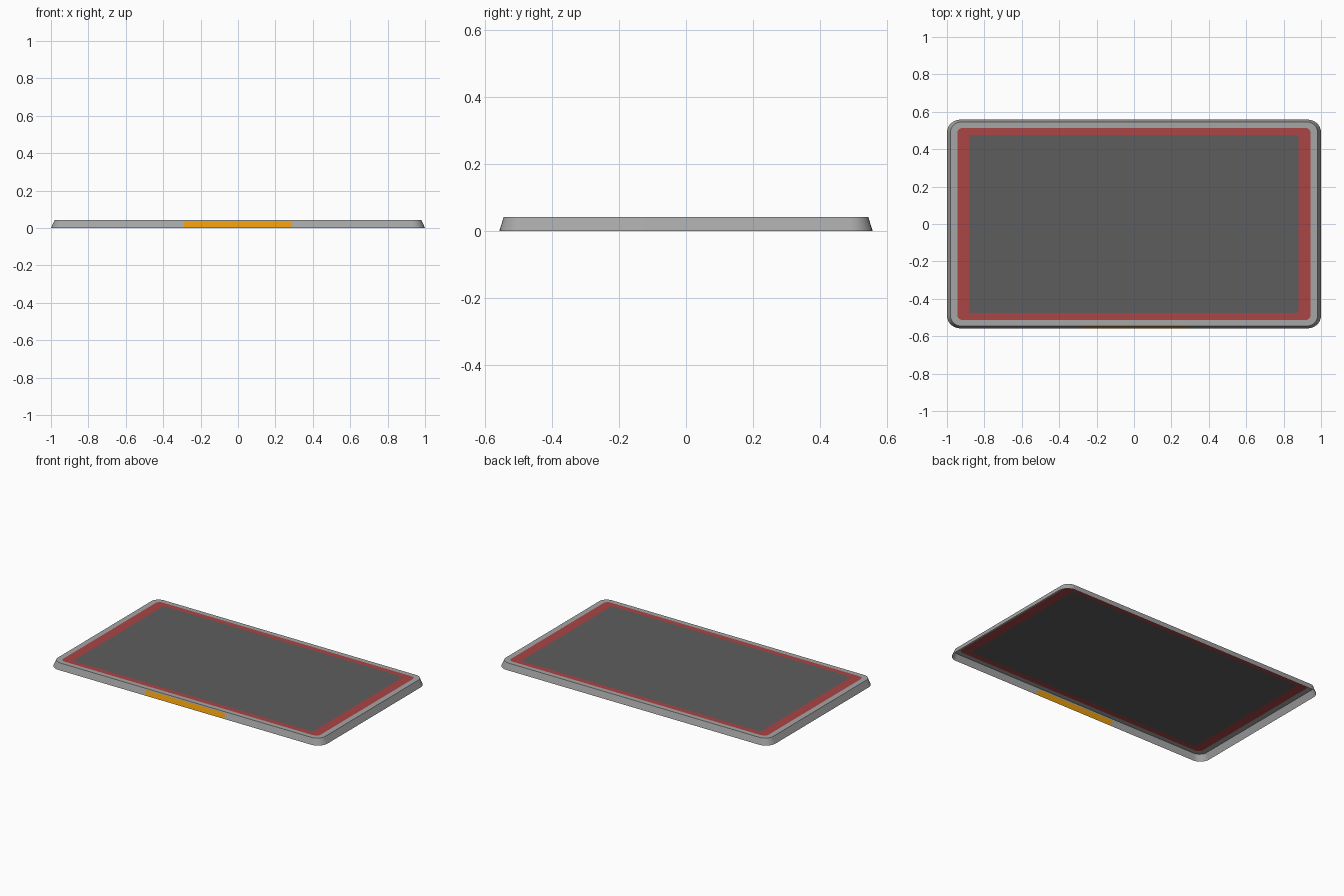
import bpy, math

if "Cube" in bpy.data.objects:
    bpy.data.objects.remove(bpy.data.objects["Cube"])

SEG = 8          # arc steps per rounded corner
LABEL = 0.29     # half width of the coloured front strip
HEIGHT = 0.042


def ring(hx, hy, r, z):
    """Rounded rectangle, counter-clockwise, ending with the two strip points on the front edge."""
    pts = []
    for k, (sx, sy) in enumerate([(1, -1), (1, 1), (-1, 1), (-1, -1)]):
        for i in range(SEG + 1):
            a = math.radians(-90 + 90 * (k + i / SEG))
            pts.append((sx * (hx - r) + r * math.cos(a),
                        sy * (hy - r) + r * math.sin(a), z))
    return pts + [(-LABEL, -hy, z), (LABEL, -hy, z)]


def wall_ring(z):
    """Ring on the sloping side wall at height z."""
    t = z / HEIGHT
    return ring(1 - 0.019 * t, 0.558 - 0.013 * t, 0.07 - 0.015 * t, z)


def material(name, rgb):
    m = bpy.data.materials.new(name)
    m.diffuse_color = (*rgb, 1)
    m.use_nodes = True
    m.node_tree.nodes["Principled BSDF"].inputs["Base Color"].default_value = m.diffuse_color
    return m


def add_object(name, verts, faces, mat):
    me = bpy.data.meshes.new(name)
    me.from_pydata(verts, [], faces)
    me.update()
    ob = bpy.data.objects.new(name, me)
    bpy.context.collection.objects.link(ob)
    me.materials.append(mat)
    bpy.ops.object.select_all(action='DESELECT')
    ob.select_set(True)
    bpy.context.view_layer.objects.active = ob
    bpy.ops.object.shade_smooth_by_angle(angle=math.radians(30))
    return ob


def loft(name, rings, mat, skip=()):
    """Open sheet through successive rings; skip leaves out (band, segment) quads."""
    n = len(rings[0])
    faces = [(b * n + i, b * n + (i + 1) % n, (b + 1) * n + (i + 1) % n, (b + 1) * n + i)
             for b in range(len(rings) - 1) for i in range(n) if (b, i) not in skip]
    return add_object(name, [p for r in rings for p in r], faces, mat)


grey = material("grey", (0.38, 0.38, 0.38))
red = material("red", (0.40, 0.058, 0.058))
dark = material("dark_grey", (0.11, 0.11, 0.11))
orange = material("orange", (0.80, 0.32, 0.003))

border_outer = ring(0.945, 0.514, 0.03, HEIGHT)
border_inner = ring(0.88, 0.476, 0.012, HEIGHT)
low, high = wall_ring(0.002), wall_ring(0.034)
n = len(low)

# sloping wall and flat top rim, open underneath, with a gap for the strip
loft("frame", [wall_ring(0), low, high, wall_ring(HEIGHT), border_outer], grey, skip={(1, n - 2)})

# coloured strip set into the front wall
add_object("front_strip", [low[-2], low[-1], high[-1], high[-2]], [(0, 1, 2, 3)], orange)

# coloured border and central panel
loft("border", [border_outer, border_inner], red)
add_object("panel", border_inner, [tuple(range(n))], dark)
